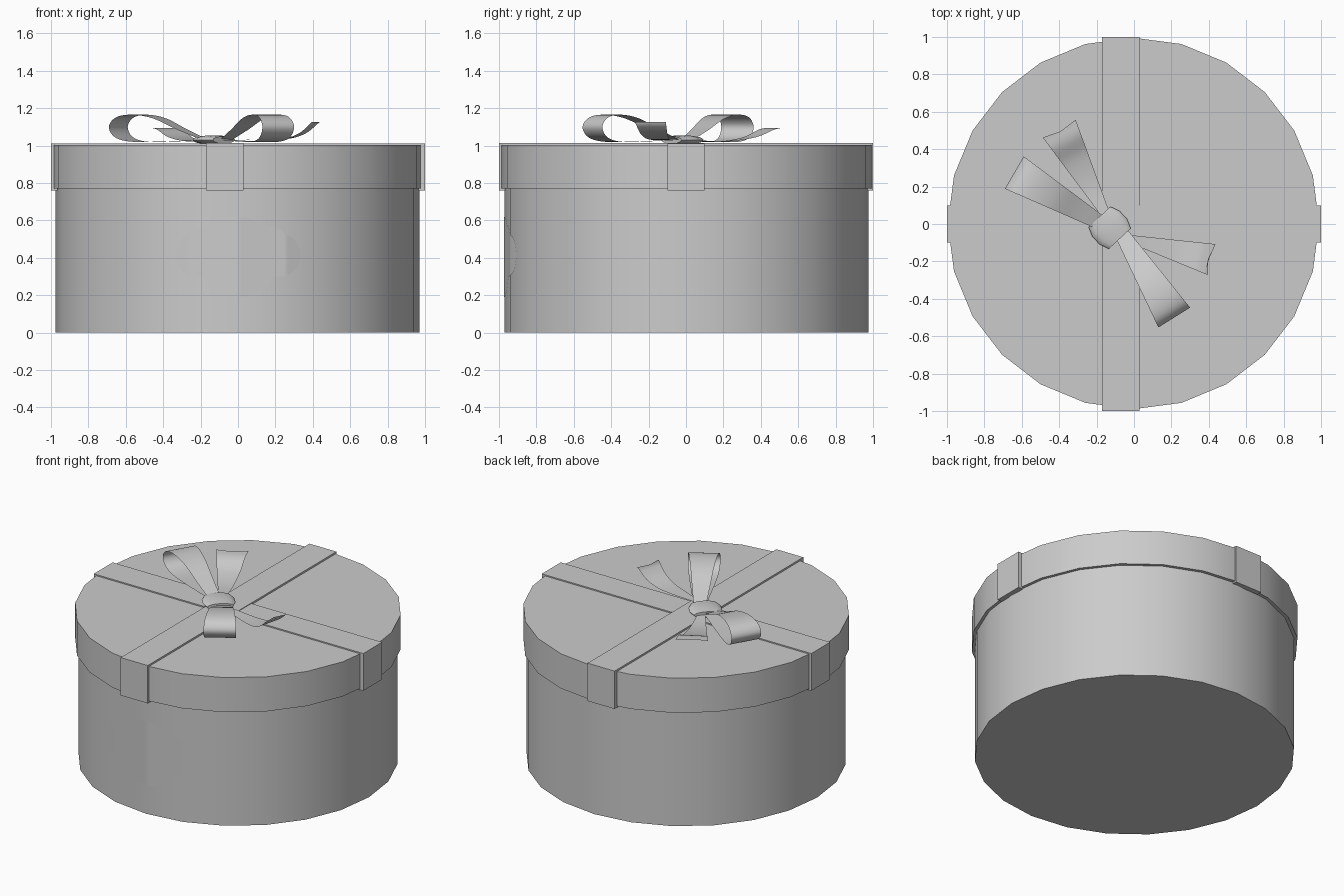
import bpy, bmesh, math
from mathutils import Vector

if "Cube" in bpy.data.objects:
    bpy.data.objects.remove(bpy.data.objects["Cube"])

grey = bpy.data.materials.new("plain_grey")
grey.use_nodes = True
colour = (0.6, 0.6, 0.6, 1)
grey.diffuse_color = colour
grey.node_tree.nodes["Principled BSDF"].inputs["Base Color"].default_value = colour

SIDES = 24


def finish(name, bm, smooth=35, fix=True):
    if fix:
        bmesh.ops.recalc_face_normals(bm, faces=bm.faces)
    mesh = bpy.data.meshes.new(name)
    bm.to_mesh(mesh)
    bm.free()
    mesh.materials.append(grey)
    obj = bpy.data.objects.new(name, mesh)
    bpy.context.collection.objects.link(obj)
    bpy.ops.object.select_all(action="DESELECT")
    obj.select_set(True)
    bpy.context.view_layer.objects.active = obj
    bpy.ops.object.shade_smooth_by_angle(angle=math.radians(smooth))
    return obj


def drum(name, radius, low, high, x, y):
    bm = bmesh.new()
    ring = [2 * math.pi * i / SIDES for i in range(SIDES)]
    base = bm.faces.new([bm.verts.new((x + radius * math.cos(a), y + radius * math.sin(a), low)) for a in ring])
    top = bmesh.ops.extrude_face_region(bm, geom=[base], use_keep_orig=True)
    bmesh.ops.translate(bm, vec=(0, 0, high - low), verts=[v for v in top["geom"] if isinstance(v, bmesh.types.BMVert)])
    return finish(name, bm)


def strap(name, along_x, centre, top):
    # U-shaped band folded over the lid
    low, inner, thick = 0.76, 0.965, 0.02
    outline = [(-1, low), (-1, top), (1, top), (1, low), (inner, low),
               (inner, top - thick), (-inner, top - thick), (-inner, low)]
    bm = bmesh.new()
    sides = []
    for w in (centre - 0.1, centre + 0.1):
        sides.append([bm.verts.new((s, w, z) if along_x else (w, s, z)) for s, z in outline])
    n = len(outline)
    for i in range(n):
        j = (i + 1) % n
        bm.faces.new((sides[0][i], sides[0][j], sides[1][j], sides[1][i]))
    for s in sides:
        bm.faces.new(s)
    return finish(name, bm)


def spline(points, steps=5):
    # Smooth path through a few points
    p = [Vector(q) for q in points]
    p = [2 * p[0] - p[1]] + p + [2 * p[-1] - p[-2]]
    out = []
    for i in range(1, len(p) - 2):
        a, b, c, d = p[i - 1:i + 3]
        for k in range(steps):
            t = k / steps
            out.append(0.5 * (2 * b + (c - a) * t + (2 * a - 5 * b + 4 * c - d) * t * t
                              + (3 * b - a - 3 * c + d) * t ** 3))
    return out + [p[-2]]


def sheet(name, start, end, profile, w0, w1, notch=0.0):
    # Ribbon strip that widens with distance; profile is (distance fraction, height)
    start, end = Vector(start), Vector(end)
    run = end - start
    side = Vector((-run.y, run.x)).normalized()
    bm = bmesh.new()
    rows = []
    path = spline(profile)
    for n, (f, z) in enumerate(path):
        row = []
        for k in (-1, 0, 1):
            pull = notch if k == 0 and n == len(path) - 1 else 0
            p = start + run * (f - pull) + side * k * (w0 + (w1 - w0) * f) / 2
            row.append(bm.verts.new((p.x, p.y, z)))
        rows.append(row)
    for a, b in zip(rows, rows[1:]):
        for i in range(2):
            bm.faces.new((a[i], a[i + 1], b[i + 1], b[i]))
    return finish(name, bm, 60, fix=False)


# Box, lid and straps
drum("box_body", 0.973, 0, 0.9, -0.002, 0.002)
drum("box_lid", 0.993, 0.77, 1.002, -0.003, 0.003)
strap("side_strap", True, 0, 1.01)
strap("front_strap", False, -0.07, 1.014)

# Bow loops
loop = [(0.05, 1.03), (0.3, 1.085), (0.55, 1.145), (0.77, 1.165), (0.93, 1.15),
        (1.0, 1.1), (0.94, 1.045), (0.78, 1.021), (0.5, 1.021), (0.05, 1.03)]
sheet("back_loop", (-0.15, -0.01), (-0.64, 0.275), loop, 0.07, 0.2)
sheet("front_loop", (-0.08, -0.03), (0.215, -0.5), loop, 0.07, 0.2)

# Bow tails
sheet("back_tail", (-0.14, 0.03), (-0.4, 0.51),
      [(0, 1.03), (0.35, 1.022), (0.65, 1.045), (0.85, 1.088), (1, 1.095)], 0.04, 0.2, 0.03)
sheet("front_tail", (-0.06, -0.07), (0.415, -0.19),
      [(0, 1.035), (0.35, 1.03), (0.65, 1.035), (0.85, 1.065), (1, 1.125)], 0.03, 0.17, 0.04)

# Knot wrapped around the middle of the bow
axis = Vector((0.68, -0.73))
across = Vector((0.73, 0.68))
bm = bmesh.new()
rings = []
for d, grow in ((-0.08, 0.8), (-0.03, 1.0), (0.03, 1.0), (0.08, 0.8)):
    ring = []
    for i in range(16):
        a = 2 * math.pi * i / 16
        p = Vector((-0.13, -0.02)) + axis * d + across * 0.1 * grow * math.cos(a)
        ring.append(bm.verts.new((p.x, p.y, 1.03 + 0.024 * grow * math.sin(a))))
    rings.append(ring)
for a, b in zip(rings, rings[1:]):
    for i in range(16):
        j = (i + 1) % 16
        bm.faces.new((a[i], a[j], b[j], b[i]))
for end in (rings[0], rings[-1]):
    bm.faces.new(end)
finish("bow_knot", bm, 50)

# Thin scalloped label hugging the front wall
SEAM = 0.973 * math.sin(math.radians(15))


def wall_y(x):
    x0, x1 = (0, SEAM) if abs(x) <= SEAM else (SEAM, 0.973 / 2)
    y0, y1 = (math.sqrt(0.973 ** 2 - v * v) for v in (x0, x1))
    return -(y0 + (y1 - y0) * (abs(x) - x0) / (x1 - x0))


bm = bmesh.new()
xs = sorted([0.335 * i / 16 for i in range(-16, 17)] + [-SEAM, SEAM])
lobes = ((0, 0.405, 0.215), (0.15, 0.43, 0.14), (-0.15, 0.43, 0.14),
         (0.22, 0.415, 0.116), (-0.22, 0.415, 0.116))
previous = None
for x in xs:
    spans = [(cz, math.sqrt(max(r * r - (x - cx) ** 2, 0))) for cx, cz, r in lobes if abs(x - cx) <= r]
    high = max(cz + h for cz, h in spans)
    low = min(cz - h for cz, h in spans)
    column = [bm.verts.new((x, wall_y(x) - 0.001, z)) for z in (low, high)]
    if previous:
        bm.faces.new((previous[0], column[0], column[1], previous[1]))
    previous = column
finish("front_label", bm, fix=False)
